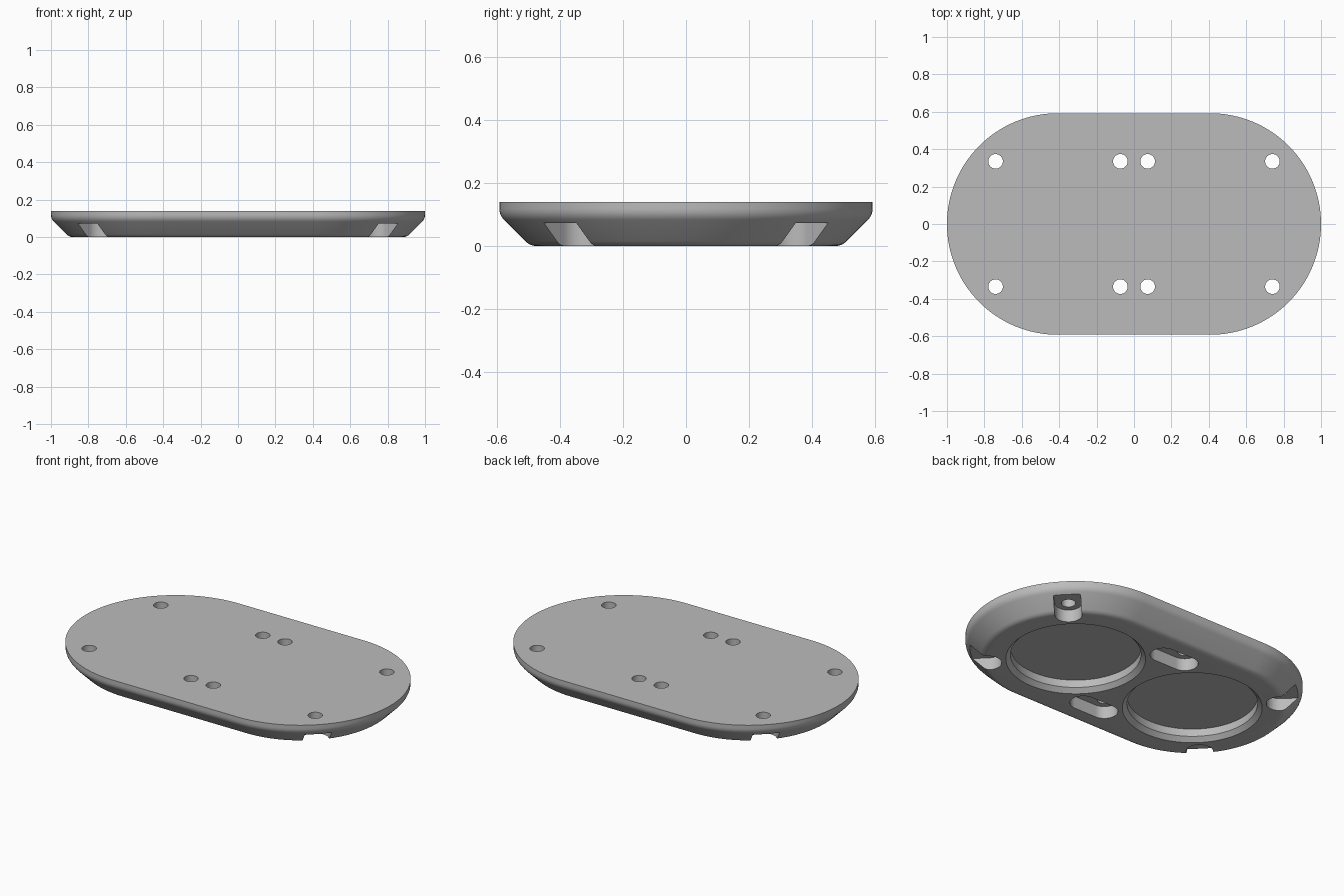
import bpy, bmesh, math

cube = bpy.data.objects.get("Cube")
if cube:
    bpy.data.objects.remove(cube, do_unlink=True)

HEIGHT, RADIUS, HALF = 0.14, 0.592, 0.408
HOLE_Y, HOLE_X, INNER_X, POCKET = 0.335, 0.74, 0.073, 0.073

grey = bpy.data.materials.new("plain_grey")
grey.use_nodes = True
colour = (0.5, 0.5, 0.5, 1)
grey.diffuse_color = colour
grey.node_tree.nodes["Principled BSDF"].inputs["Base Color"].default_value = colour


def loft(name, half, levels, x=0, y=0, angle=0, steps=32):
    """Solid of stacked rounded-end outlines; levels are (radius, z)."""
    bm = bmesh.new()
    rings = []
    for r, z in levels:
        ring = []
        for side in (1, -1):
            for i in range(steps + (half > 0)):
                a = math.pi * (i / steps - 0.5)
                ring.append(bm.verts.new((side * (half + r * math.cos(a)),
                                          side * r * math.sin(a), z)))
        rings.append(ring)
    n = len(rings[0])
    for low, high in zip(rings, rings[1:]):
        for i in range(n):
            j = (i + 1) % n
            bm.faces.new((low[i], low[j], high[j], high[i]))
    bm.faces.new(rings[0][::-1])
    bm.faces.new(rings[-1])
    bmesh.ops.recalc_face_normals(bm, faces=bm.faces)
    mesh = bpy.data.meshes.new(name)
    bm.to_mesh(mesh)
    bm.free()
    mesh.materials.append(grey)
    obj = bpy.data.objects.new(name, mesh)
    obj.location = (x, y, 0)
    obj.rotation_euler.z = angle
    bpy.context.collection.objects.link(obj)
    return obj


def fillet(a, corner, b, steps=6):
    """Rounded corner between two profile points."""
    pts = []
    for i in range(steps + 1):
        t = i / steps
        pts.append(tuple((1 - t) ** 2 * p + 2 * t * (1 - t) * c + t * t * q
                         for p, c, q in zip(a, corner, b)))
    return pts


# Plate with a sloping, softened lower edge
slope, soft = 0.098, 0.022
diag = soft * math.sqrt(0.5)
foot = RADIUS - slope
profile = fillet((foot - soft, 0), (foot, 0), (foot + diag, diag))
profile += fillet((RADIUS - diag, slope - diag), (RADIUS, slope), (RADIUS, slope + soft))
profile.append((RADIUS, HEIGHT))
plate = loft("base_plate", HALF, profile, steps=64)

cutters = []
for sx in (1, -1):
    # Round underside recesses with a chamfered rim
    cutters.append(loft("recess_cutter", 0, [(0.4, -0.025), (0.35, 0.025), (0.35, 0.07)],
                        sx * HALF, steps=48))
    for sy in (1, -1):
        # Corner pockets that run out diagonally through the edge
        reach = 0.2
        d = reach * math.sqrt(0.5)
        cutters.append(loft("notch_cutter", reach, [(0.073, -0.05), (0.073, POCKET)],
                            sx * (HOLE_X + d), sy * (HOLE_Y + d), sx * sy * math.pi / 4))
        # Screw holes
        for hx in (HOLE_X, INNER_X):
            cutters.append(loft("hole_cutter", 0, [(0.039, -0.05), (0.039, 0.3)],
                                sx * hx, sy * HOLE_Y, steps=16))

# Long pockets shared by the inner hole pairs
for sy in (1, -1):
    cutters.append(loft("slot_cutter", INNER_X, [(0.073, -0.05), (0.073, POCKET)],
                        0, sy * HOLE_Y))

bpy.ops.object.select_all(action='DESELECT')
bpy.context.view_layer.objects.active = plate
plate.select_set(True)
for cutter in cutters:
    cutter.hide_render = True
    mod = plate.modifiers.new("cut", 'BOOLEAN')
    mod.operation = 'DIFFERENCE'
    mod.solver = 'EXACT'
    mod.object = cutter
    bpy.ops.object.modifier_apply(modifier=mod.name)
for cutter in cutters:
    bpy.data.objects.remove(cutter, do_unlink=True)

bpy.ops.object.shade_smooth_by_angle(angle=math.radians(30))
